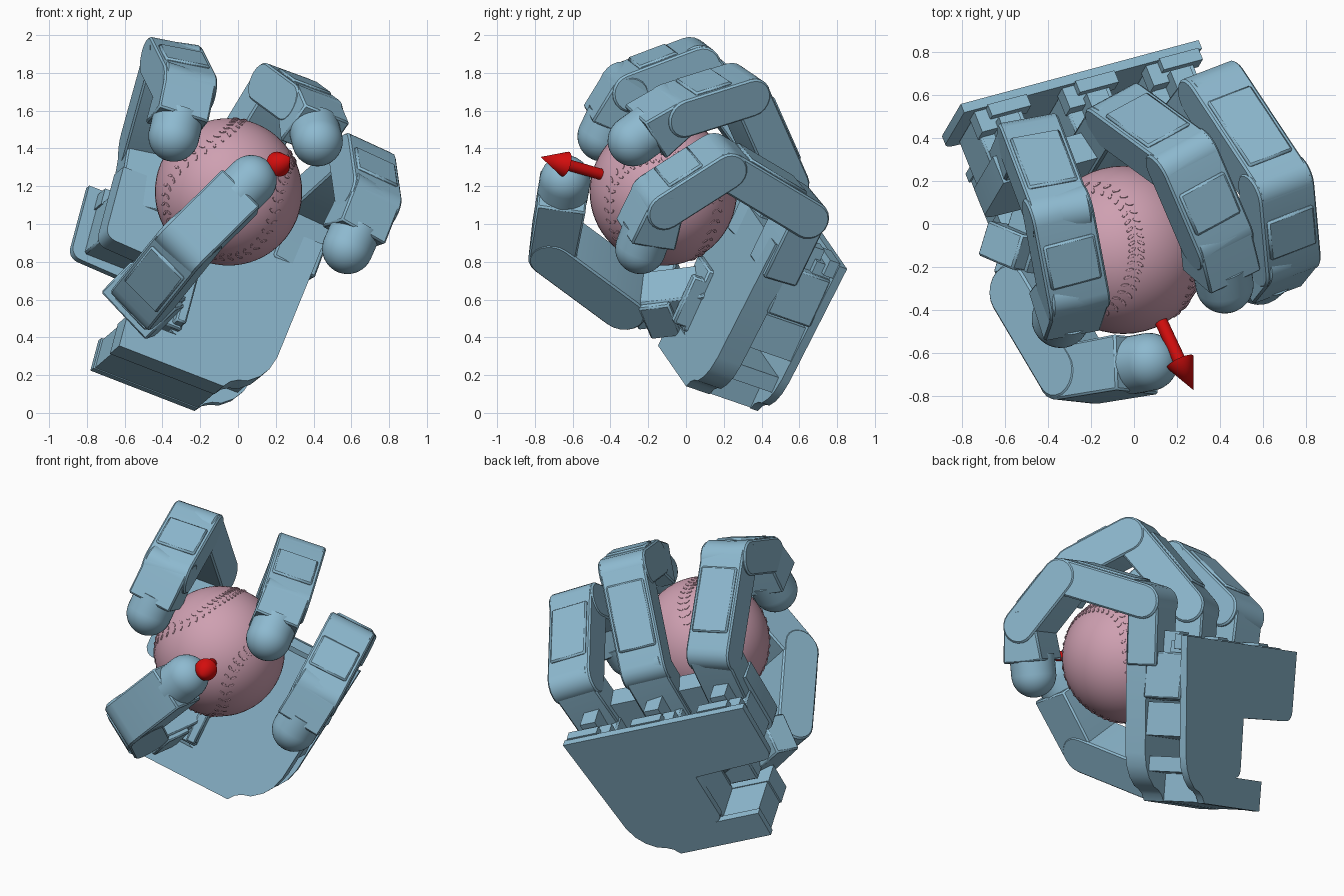
import bpy, bmesh, math
from mathutils import Vector, Matrix

if "Cube" in bpy.data.objects:
    bpy.data.objects.remove(bpy.data.objects["Cube"])


def material(name, rgb):
    m = bpy.data.materials.new(name)
    m.use_nodes = True
    m.diffuse_color = (*rgb, 1)
    m.node_tree.nodes["Principled BSDF"].inputs["Base Color"].default_value = (*rgb, 1)
    return m


BLUE = material("steel blue", (0.27, 0.49, 0.63))
PINK = material("dusty pink", (0.62, 0.35, 0.44))
RED = material("red", (0.65, 0.004, 0.004))


def finish(name, bm, mat, matrix=Matrix(), bevel=0):
    bmesh.ops.recalc_face_normals(bm, faces=bm.faces)
    mesh = bpy.data.meshes.new(name)
    bm.to_mesh(mesh)
    bm.free()
    mesh.materials.append(mat)
    ob = bpy.data.objects.new(name, mesh)
    ob.matrix_world = matrix
    bpy.context.collection.objects.link(ob)
    bpy.ops.object.select_all(action='DESELECT')
    ob.select_set(True)
    bpy.context.view_layer.objects.active = ob
    bpy.ops.object.shade_smooth_by_angle(angle=math.radians(35))
    if bevel:
        mod = ob.modifiers.new("soft_edges", 'BEVEL')
        mod.width, mod.segments, mod.limit_method = bevel, 1, 'ANGLE'
        mod.angle_limit = math.radians(50)
    return ob


def frame(origin, x, z):
    """Matrix with local X along x and local Z as close to z as possible."""
    x = Vector(x).normalized()
    z = Vector(z)
    z = (z - x * z.dot(x)).normalized()
    m = Matrix((x, z.cross(x), z)).transposed().to_4x4()
    m.translation = origin
    return m


def prism(name, pts, z0, z1, matrix, bevel=0):
    bm = bmesh.new()
    face = bm.faces.new([bm.verts.new((p[0], p[1], z0)) for p in pts])
    ext = bmesh.ops.extrude_face_region(bm, geom=[face])
    verts = [g for g in ext["geom"] if isinstance(g, bmesh.types.BMVert)]
    bmesh.ops.translate(bm, verts=verts, vec=(0, 0, z1 - z0))
    return finish(name, bm, BLUE, matrix, bevel)


def rect(x0, x1, y0, y1):
    return [(x0, y0), (x1, y0), (x1, y1), (x0, y1)]


def arc(cx, cy, r, a0, a1, n=10):
    return [(cx + r * math.cos(math.radians(a0 + (a1 - a0) * i / n)),
             cy + r * math.sin(math.radians(a0 + (a1 - a0) * i / n))) for i in range(n + 1)]


# Palm, drawn in its own frame: X across, Y towards the fingers, Z out of the palm
palm = frame((-0.23, 0.38, 0.01), (0.904, 0.243, -0.351), (0.37, -0.88, 0.30))


def palm_outline(left):
    return ([(-0.61, 0), (0, 0), (0.03, 0.04), (0.07, 0.065), (0.12, 0.08), (0.18, 0.13),
             (0.22, 0.19), (0.245, 0.27), (0.33, 0.98), (left, 0.98)]
            + arc(left + 0.06, 0.62, 0.06, 180, 270, 5)
            + [(-0.36, 0.54)] + arc(-0.32, 0.23, 0.05, 180, 270, 4) + [(-0.61, 0.18)])


prism("palm_back_plate", palm_outline(-0.89), 0, 0.045, palm)
prism("palm_front_slab", palm_outline(-0.84), 0.29, 0.43, palm)
prism("palm_heel", rect(-0.6, 0.0, 0.005, 0.175), 0.02, 0.42, palm)
prism("palm_core", rect(-0.31, 0.25, 0.38, 0.58), 0.04, 0.3, palm)
prism("palm_lower_core", rect(-0.31, 0.19, 0.17, 0.26), 0.04, 0.3, palm)
prism("palm_thumb_wall", rect(-0.36, -0.3, 0.1, 0.6), 0.04, 0.3, palm)

# Finger motors and stepped brackets inside the palm's upper edge
for side, a in (("index", -0.70), ("middle", -0.25), ("ring", 0.18)):
    prism(side + "_motor", rect(a - 0.12, a + 0.12, 0.6, 0.88), 0.04, 0.3, palm, 0.01)
    prism(side + "_bracket", rect(a - 0.13, a + 0.09, 0.86, 0.95), 0.04, 0.15, palm)
    prism(side + "_bracket_step", rect(a - 0.07, a + 0.13, 0.9, 0.99), 0.04, 0.1, palm)
    prism(side + "_bracket_post", rect(a - 0.05, a + 0.05, 0.86, 1.01), 0.12, 0.24, palm)


# Finger links have round knuckles at their joints and a raised back cover
def link(name, p, q, h, width, r=0.106):
    p, q = Vector(p), Vector(q)
    L = (q - p).length
    m = frame(p, q - p, h)
    prism(name, arc(0, 0, r, 90, 270) + arc(L, 0, r, -90, 90), -width / 2, width / 2, m, 0.01)
    prism(name + "_back_cover", rect(0.1, L - 0.08, -r - 0.014, 0), -width * 0.42, width * 0.42, m, 0.01)


def fingertip(name, p, q, h, width, r=0.106):
    p, q = Vector(p), Vector(q)
    L = (q - p).length
    m = frame(p, q - p, h)
    prism(name + "_end_link", arc(0, 0, r, 90, 270) + [(L - 0.08, -0.13), (L - 0.08, 0.13)],
          -width / 2, width / 2, m, 0.01)
    # Domed pad: cylinder running into a hemisphere
    bm = bmesh.new()
    prof = [(L - 0.12, 0), (L - 0.12, 0.135)] + [(L + x, y) for x, y in arc(0, 0, 0.135, 90, 0, 10)]
    vs = [bm.verts.new((x, y, 0)) for x, y in prof]
    es = [bm.edges.new(e) for e in zip(vs, vs[1:])]
    bmesh.ops.spin(bm, geom=vs + es, cent=(0, 0, 0), axis=(1, 0, 0), angle=2 * math.pi, steps=32)
    bmesh.ops.remove_doubles(bm, verts=bm.verts, dist=0.0005)
    finish(name + "_tip", bm, BLUE, m)


# Each finger: hinge axis, then root, base joint, middle joint, end joint and tip centre
FINGERS = {
    "index": [(0.95, 0.22, -0.20), (-0.505, 0.32, 1.24), (-0.477, 0.386, 1.40),
              (-0.35, 0.05, 1.86), (-0.28, -0.32, 1.72), (-0.34, -0.44, 1.465)],
    "middle": [(0.835, 0.455, -0.31), (-0.10, 0.43, 1.08), (-0.057, 0.50, 1.236),
               (0.23, 0.29, 1.71), (0.38, -0.06, 1.60), (0.42, -0.28, 1.44)],
    "ring": [(0.856, 0.33, -0.395), (0.318, 0.542, 0.92), (0.373, 0.615, 1.07),
             (0.66, 0.18, 1.33), (0.69, -0.15, 1.12), (0.58, -0.24, 0.87)],
}
for name, (h, root, base, mid, end, tip) in FINGERS.items():
    # Swivelling root, sunk into the palm
    up = Vector(base) - Vector(root)
    prism(name + "_root_link", [(-0.2, -0.1), (-0.2, 0.1)] + arc(up.length, 0, 0.1, 90, -90),
          -0.13, 0.13, frame(root, up, h), 0.01)
    link(name + "_lower_link", base, mid, h, 0.28)
    link(name + "_upper_link", mid, end, h, 0.295)
    fingertip(name, end, tip, h, 0.28)

# Thumb and its swivel base
thumb_h = (-0.69, 0.08, 0.72)
thumb_root, thumb_knuckle = (-0.49, -0.32, 0.62), (-0.265, -0.70, 0.90)
link("thumb_lower_link", thumb_root, thumb_knuckle, thumb_h, 0.29, 0.12)
fingertip("thumb", thumb_knuckle, (0.07, -0.64, 1.23), thumb_h, 0.28, 0.125)
base = frame((-0.42, 0.05, 0.62), (-0.1, -0.33, -0.04), thumb_h)
prism("thumb_base", rect(-0.1, 0.33, -0.09, 0.11), -0.12, 0.12, base, 0.01)
prism("thumb_motor", rect(0.1, 0.27, -0.14, 0.1), -0.15, 0.2, base, 0.01)
prism("thumb_bracket", rect(-0.55, -0.31, 0.2, 0.56), 0.3, 0.46, palm, 0.01)
prism("thumb_bracket_arm", rect(-0.37, -0.31, 0.22, 0.5), 0.4, 0.52, palm, 0.01)

# Ball with raised stitches along its seam
center, R = Vector((-0.05, -0.12, 1.17)), 0.39
bm = bmesh.new()
bmesh.ops.create_uvsphere(bm, u_segments=48, v_segments=32, radius=R)
finish("ball", bm, PINK, Matrix.Translation(center))


def seam(t):
    b = math.pi / 2 - (math.pi / 2 - 0.45) * math.cos(t)
    f = t / 2 + 0.45 * math.sin(2 * t)
    return Vector((math.sin(b) * math.cos(f), math.sin(b) * math.sin(f), math.cos(b)))


bm = bmesh.new()
COUNT = 96
for i in range(COUNT):
    t = 4 * math.pi * i / COUNT
    n = seam(t).normalized()
    along = (seam(t + 0.01) - seam(t - 0.01)).normalized()
    across = n.cross(along)
    for s in (-1, 1):
        m = frame((n + across * s * 0.055) * R, across * s + along * 0.6, n)
        bmesh.ops.create_icosphere(bm, subdivisions=1, radius=1,
                                   matrix=m @ Matrix.Diagonal((0.022, 0.009, 0.006, 1)))
finish("ball_stitches", bm, PINK,
       Matrix.Translation(center) @ Matrix.Rotation(math.radians(35), 4, 'Y'))

# Arrow standing on the ball's surface
start, point = Vector((0.12, -0.44, 1.26)), Vector((0.275, -0.77, 1.355))
axis = (point - start).normalized()
turn = axis.to_track_quat('Z', 'Y').to_matrix().to_4x4()
length = (point - start).length
for name, r0, r1, z0, z1 in (("arrow_shaft", 0.03, 0.03, 0, length - 0.14),
                             ("arrow_head", 0.068, 0.0, length - 0.15, length)):
    bm = bmesh.new()
    bmesh.ops.create_cone(bm, cap_ends=True, segments=24, radius1=r0, radius2=r1, depth=z1 - z0)
    finish(name, bm, RED, Matrix.Translation(start + axis * (z0 + z1) / 2) @ turn)
